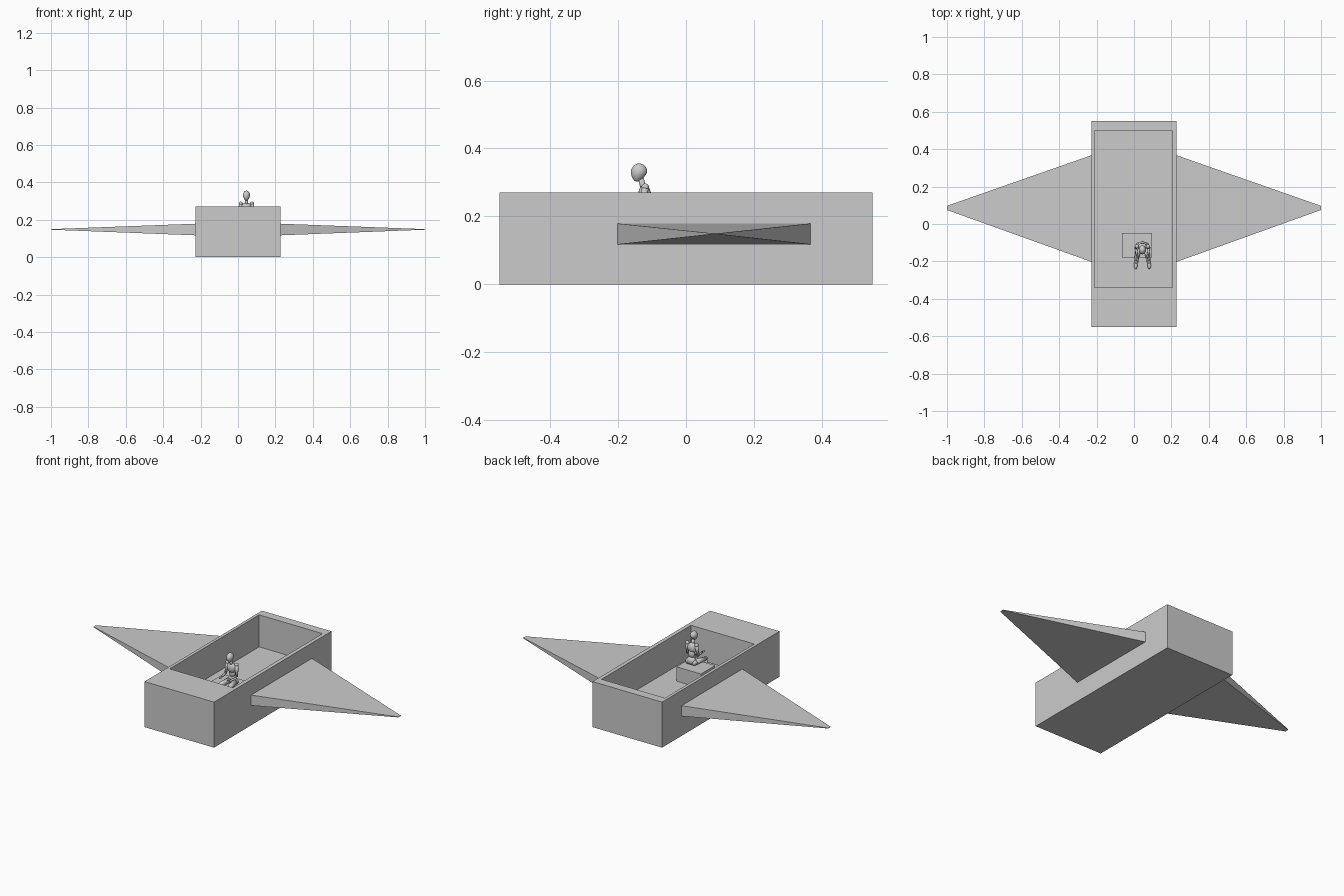
import bpy, bmesh
from mathutils import Vector, Matrix

if "Cube" in bpy.data.objects:
    bpy.data.objects.remove(bpy.data.objects["Cube"])


def finish(name, bm):
    bmesh.ops.recalc_face_normals(bm, faces=bm.faces)
    mesh = bpy.data.meshes.new(name)
    bm.to_mesh(mesh)
    bm.free()
    ob = bpy.data.objects.new(name, mesh)
    bpy.context.collection.objects.link(ob)
    return ob


def box(bm, lo, hi):
    lo, hi = Vector(lo), Vector(hi)
    m = Matrix.Translation((lo + hi) / 2) @ Matrix.Diagonal((*(hi - lo), 1))
    return bmesh.ops.create_cube(bm, size=1, matrix=m)["verts"]


# hull: box with the top face inset and pushed down to form the cockpit
bm = bmesh.new()
box(bm, (-0.228, -0.55, 0), (0.228, 0.55, 0.27))
bm.normal_update()
top = max(bm.faces, key=lambda f: f.calc_center_median().z)
bmesh.ops.inset_region(bm, faces=[top], thickness=0.02)
for v in top.verts:
    v.co.x = 0.205 if v.co.x > 0 else -0.21
    v.co.y = 0.498 if v.co.y > 0 else -0.34
new = bmesh.ops.extrude_discrete_faces(bm, faces=[top])["faces"][0]
for v in new.verts:
    v.co.z = 0.08
finish("hull", bm)

# wings: boxes tapering to a tiny tip
for side, label in ((-1, "left"), (1, "right")):
    bm = bmesh.new()
    for v in box(bm, (0.226, -0.203, 0.117), (1.0, 0.368, 0.179)):
        if v.co.x > 0.5:
            v.co.y = 0.097 if v.co.y > 0.08 else 0.075
            v.co.z = 0.15 if v.co.z > 0.148 else 0.147
        v.co.x *= side
    finish(label + "_wing", bm)

# seat
bm = bmesh.new()
box(bm, (-0.065, -0.18, 0.08), (0.095, -0.047, 0.165))
finish("seat", bm)


def ball(bm, c, r):
    m = Matrix.Translation(c) @ Matrix.Diagonal((*r, 1))
    return bmesh.ops.create_uvsphere(bm, u_segments=16, v_segments=10, radius=1, matrix=m)["verts"]


def limb(bm, a, b, ra, rb):
    """Rounded tapering segment from a to b with a ball at the start joint."""
    a, b = Vector(a), Vector(b)
    d = b - a
    m = Matrix.Translation((a + b) / 2) @ d.to_track_quat("Z", "Y").to_matrix().to_4x4()
    bmesh.ops.create_cone(bm, cap_ends=True, segments=14, radius1=ra, radius2=rb,
                          depth=d.length, matrix=m)
    ball(bm, a, (ra * 1.05,) * 3)
    ball(bm, b, (rb * 1.05,) * 3)


def smooth(name, bm):
    ob = finish(name, bm)
    for p in ob.data.polygons:
        p.use_smooth = True


CX = 0.045  # pilot centre line

# head: egg narrowing to the chin
bm = bmesh.new()
for v in ball(bm, (CX, -0.138, 0.329), (0.0195, 0.0245, 0.027)):
    t = max(0, (0.332 - v.co.z) / 0.03)
    v.co.x = CX + (v.co.x - CX) * (1 - 0.25 * t)
    v.co.y = -0.138 + (v.co.y + 0.138) * (1 - 0.3 * t) - 0.006 * t
smooth("pilot_head", bm)

# neck, chest, waist and pelvis
bm = bmesh.new()
limb(bm, (CX, -0.123, 0.275), (CX, -0.133, 0.312), 0.009, 0.008)
ball(bm, (CX, -0.122, 0.263), (0.028, 0.019, 0.03))
ball(bm, (CX, -0.117, 0.23), (0.02, 0.015, 0.025))
ball(bm, (CX, -0.115, 0.19), (0.027, 0.021, 0.024))
smooth("pilot_torso", bm)

# arms and legs on both sides
for s, label in ((-1, "left"), (1, "right")):
    bm = bmesh.new()
    limb(bm, (CX + s * 0.03, -0.12, 0.286), (CX + s * 0.036, -0.127, 0.225), 0.0105, 0.007)
    limb(bm, (CX + s * 0.036, -0.127, 0.225), (CX + s * 0.026, -0.18, 0.222), 0.007, 0.005)
    ball(bm, (CX + s * 0.025, -0.19, 0.222), (0.006, 0.012, 0.005))
    smooth(label + "_arm", bm)

    bm = bmesh.new()
    limb(bm, (CX + s * 0.019, -0.117, 0.182), (CX + s * 0.033, -0.2, 0.178), 0.0165, 0.0115)
    limb(bm, (CX + s * 0.033, -0.2, 0.178), (CX + s * 0.035, -0.205, 0.093), 0.0115, 0.007)
    ball(bm, (CX + s * 0.036, -0.219, 0.088), (0.01, 0.023, 0.008))
    smooth(label + "_leg", bm)
